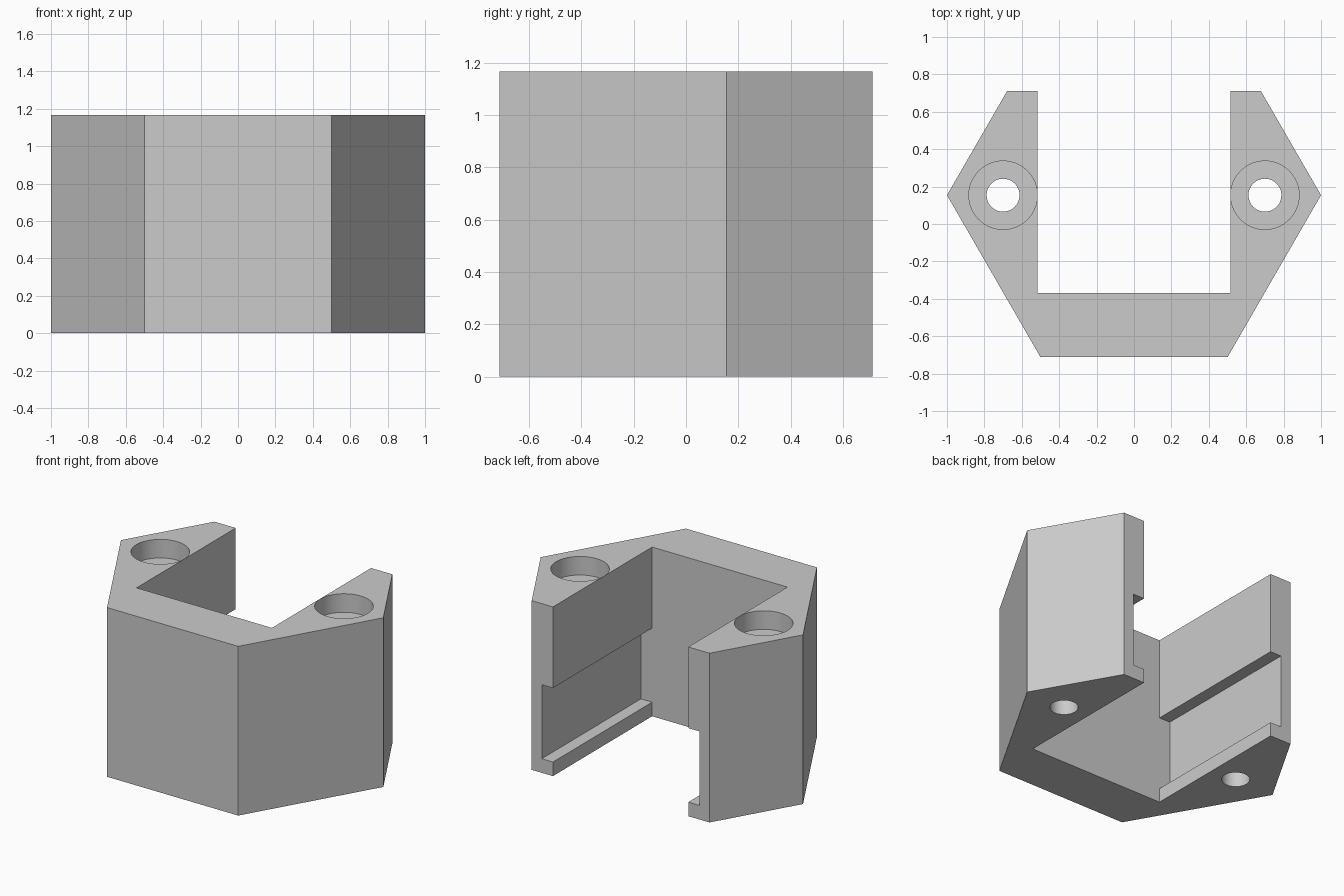
import bpy, bmesh, math

if "Cube" in bpy.data.objects:
    bpy.data.objects.remove(bpy.data.objects["Cube"])

HEIGHT = 1.166
CY = 0.154          # y of the hexagon centre and the screw holes
BACK = 0.712        # y of the open rear faces
S3 = math.sqrt(3)

grey = bpy.data.materials.new("light grey")
grey.diffuse_color = (0.6, 0.6, 0.6, 1)
grey.use_nodes = True
grey.node_tree.nodes["Principled BSDF"].inputs["Base Color"].default_value = grey.diffuse_color


def prism(name, outline, z0, z1):
    """Extrude a counter-clockwise xy outline from z0 to z1."""
    bm = bmesh.new()
    face = bm.faces.new([bm.verts.new((x, y, z0)) for x, y in outline])
    top = bmesh.ops.extrude_face_region(bm, geom=[face])["geom"]
    bmesh.ops.translate(bm, vec=(0, 0, z1 - z0),
                        verts=[g for g in top if isinstance(g, bmesh.types.BMVert)])
    bmesh.ops.recalc_face_normals(bm, faces=bm.faces)
    mesh = bpy.data.meshes.new(name)
    bm.to_mesh(mesh)
    bm.free()
    mesh.materials.append(grey)
    obj = bpy.data.objects.new(name, mesh)
    bpy.context.collection.objects.link(obj)
    return obj


def rect(x0, x1, y0, y1):
    return [(x0, y0), (x1, y0), (x1, y1), (x0, y1)]


def circle(x, y, r, n=64):
    return [(x + r * math.cos(2 * math.pi * i / n),
             y + r * math.sin(2 * math.pi * i / n)) for i in range(n)]


# U-shaped bracket: truncated hexagon with a slot open to the rear
SLOT, WALL = 0.516, -0.368
tip = 1 - (BACK - CY) / S3
right = [(0.5, CY - S3 / 2), (1, CY), (tip, BACK), (SLOT, BACK), (SLOT, WALL)]
bracket = prism("bracket", right + [(-x, y) for x, y in reversed(right)], 0, HEIGHT)

cutters = []
# Wide rail groove along the lower inside of both arms
cutters.append(prism("rail_groove_cutter", rect(-0.601, 0.601, WALL, 1), 0.097, 0.607))
# Screw holes with counterbores in the top
for side, x in (("left", -0.7), ("right", 0.7)):
    cutters.append(prism(side + "_hole_cutter", circle(x, CY, 0.088), -0.1, HEIGHT + 0.2))
    cutters.append(prism(side + "_counterbore_cutter", circle(x, CY, 0.183),
                         HEIGHT - 0.128, HEIGHT + 0.1))

for c in cutters:
    mod = bracket.modifiers.new(c.name, 'BOOLEAN')
    mod.operation = 'DIFFERENCE'
    mod.solver = 'EXACT'
    mod.object = c

# Apply the cuts, then remove the cutters
bpy.context.view_layer.objects.active = bracket
bracket.select_set(True)
for c in cutters:
    bpy.ops.object.modifier_apply(modifier=c.name)
    bpy.data.objects.remove(c)

bpy.ops.object.shade_smooth_by_angle(angle=math.radians(30))
